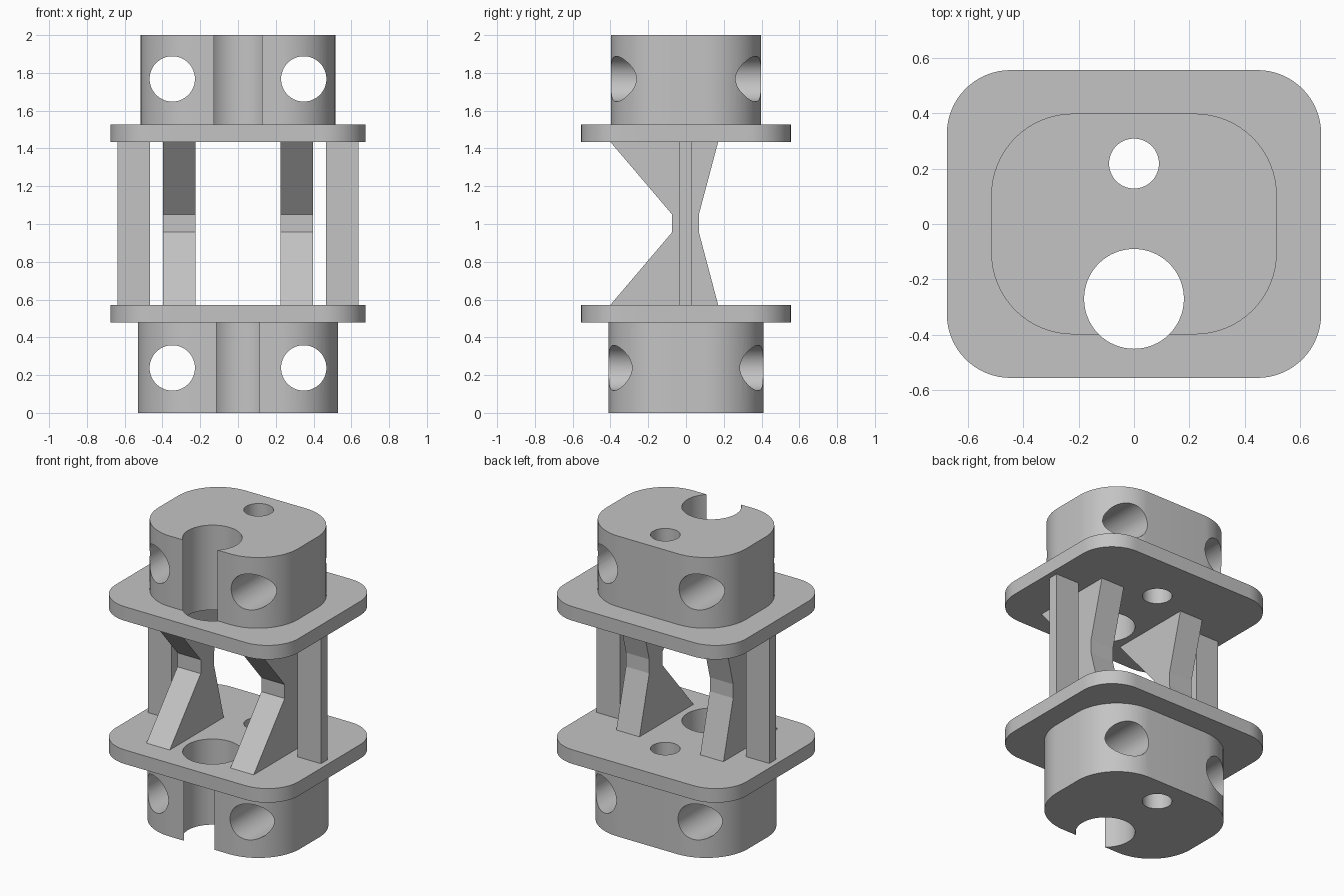
import bpy
import bmesh
from math import cos, sin, pi, radians
from mathutils import Vector

cube = bpy.data.objects.get("Cube")
if cube:
    bpy.data.objects.remove(cube, do_unlink=True)

grey = bpy.data.materials.new("plain grey")
grey.use_nodes = True
GREY = (0.55, 0.55, 0.55, 1)
grey.diffuse_color = GREY
grey.node_tree.nodes["Principled BSDF"].inputs["Base Color"].default_value = GREY


def prism(name, points, sweep):
    """Extrude a closed outline of 3D points along a vector."""
    bm = bmesh.new()
    base = bm.faces.new([bm.verts.new(p) for p in points])
    top = bmesh.ops.extrude_face_region(bm, geom=[base])["geom"]
    bmesh.ops.translate(bm, vec=Vector(sweep),
                        verts=[g for g in top if isinstance(g, bmesh.types.BMVert)])
    bmesh.ops.recalc_face_normals(bm, faces=bm.faces)
    mesh = bpy.data.meshes.new(name)
    bm.to_mesh(mesh)
    bm.free()
    mesh.materials.append(grey)
    obj = bpy.data.objects.new(name, mesh)
    bpy.context.collection.objects.link(obj)
    return obj


def rounded_slab(name, hx, hy, radius, z0, z1):
    points = []
    for k, (sx, sy) in enumerate([(1, 1), (-1, 1), (-1, -1), (1, -1)]):
        for i in range(17):
            a = pi / 2 * (k + i / 16)
            points.append((sx * (hx - radius) + radius * cos(a),
                           sy * (hy - radius) + radius * sin(a), z0))
    return prism(name, points, (0, 0, z1 - z0))


def circle(radius, n=64):
    return [(radius * cos(2 * pi * i / n), radius * sin(2 * pi * i / n)) for i in range(n)]


# Hole cutters: upright bores, and cross bores running front to back
bores = [prism("bore_cutter", [(u, y + v, -0.2) for u, v in circle(r)], (0, 0, 2.4))
         for y, r in ((-0.27, 0.18), (0.218, 0.09))]


def cross_bores(z):
    return [prism("cross_bore_cutter", [(x + u, -1, z + v) for u, v in circle(0.12)], (0, 2, 0))
            for x in (-0.348, 0.348)]


low_bores, high_bores = cross_bores(0.238), cross_bores(1.768)


def drill(obj, cutters):
    for c in cutters:
        mod = obj.modifiers.new("hole", "BOOLEAN")
        mod.operation = "DIFFERENCE"
        mod.solver = "EXACT"
        mod.object = c
    bpy.context.view_layer.update()
    deps = bpy.context.evaluated_depsgraph_get()
    mesh = bpy.data.meshes.new_from_object(obj.evaluated_get(deps))
    obj.modifiers.clear()
    obj.data = mesh
    bpy.ops.object.select_all(action="DESELECT")
    obj.select_set(True)
    bpy.context.view_layer.objects.active = obj
    bpy.ops.object.shade_smooth_by_angle(angle=radians(30))


# End blocks and flange plates
drill(rounded_slab("bottom_block", 0.53, 0.41, 0.31, 0, 0.478), bores + low_bores)
drill(rounded_slab("top_block", 0.515, 0.398, 0.295, 1.528, 2), bores + high_bores)
drill(rounded_slab("bottom_plate", 0.675, 0.555, 0.23, 0.478, 0.572), bores)
drill(rounded_slab("top_plate", 0.675, 0.555, 0.23, 1.434, 1.528), bores)

for cutter in bores + low_bores + high_bores:
    bpy.data.objects.remove(cutter, do_unlink=True)

# Waisted braces and straight side posts between the plates
LOW, HIGH = 0.572, 1.434
waist = [(-0.4, LOW), (0.17, LOW), (0.068, 0.957), (0.068, 1.05),
         (0.17, HIGH), (-0.4, HIGH), (-0.073, 1.05), (-0.073, 0.957)]
post = [(-0.036, LOW), (0.032, LOW), (0.032, HIGH), (-0.036, HIGH)]
for side, s in (("left", 1), ("right", -1)):
    prism(side + "_brace", [(s * 0.224, y, z) for y, z in waist], (s * 0.172, 0, 0))
    prism(side + "_post", [(s * 0.466, y, z) for y, z in post], (s * 0.172, 0, 0))
